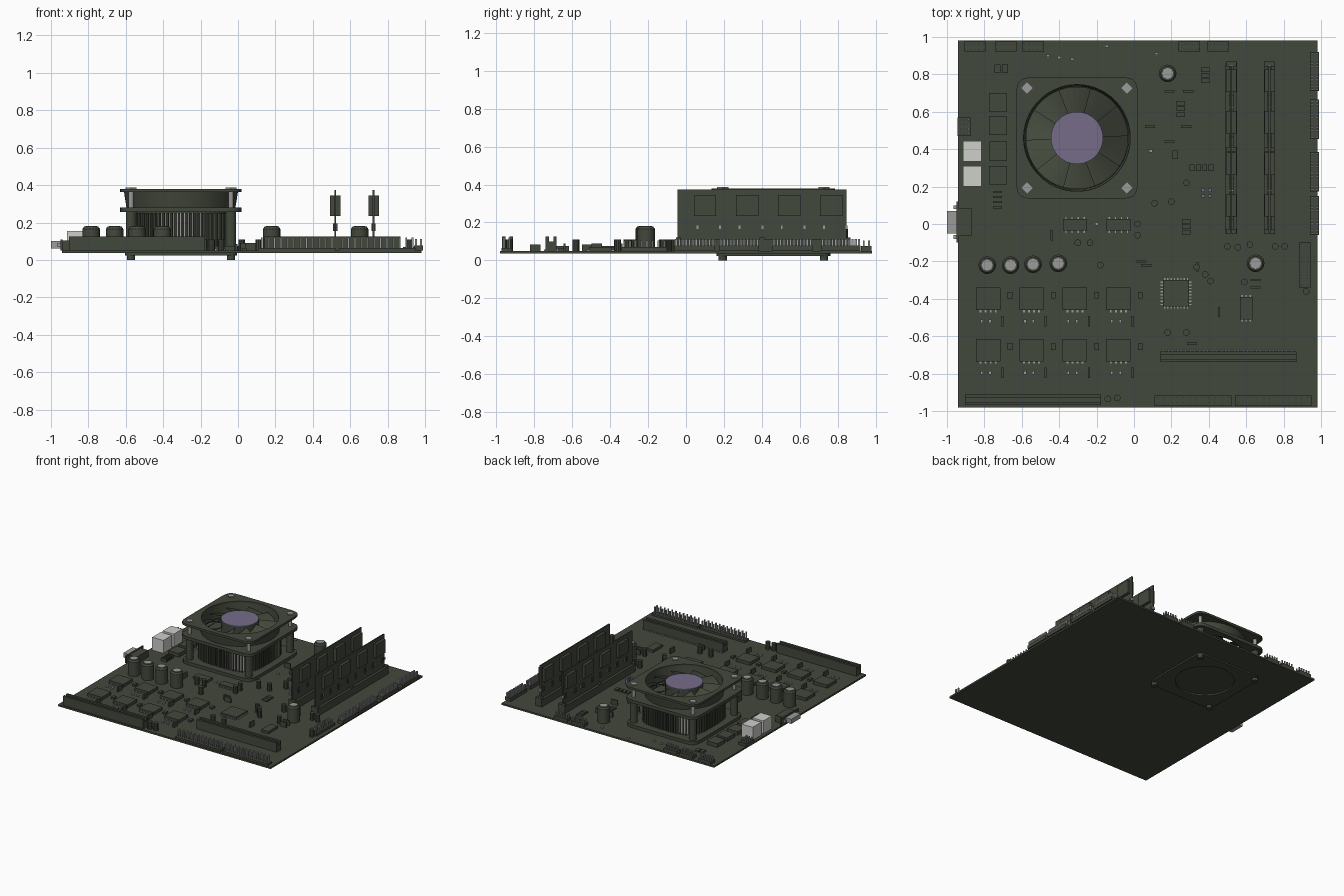
import bpy, bmesh, math
from mathutils import Matrix, Vector

old = bpy.data.objects.get("Cube")
if old:
    bpy.data.objects.remove(old, do_unlink=True)


def material(name, r, g, b):
    mat = bpy.data.materials.new(name)
    mat.use_nodes = True
    mat.diffuse_color = (r, g, b, 1)
    mat.node_tree.nodes["Principled BSDF"].inputs["Base Color"].default_value = (r, g, b, 1)
    return mat


MATERIALS = [material("board green", .055, .065, .045), material("pin silver", .32, .33, .32),
             material("plug white", .62, .62, .60), material("hub purple", .18, .15, .25)]
GREEN, SILVER, WHITE, PURPLE = range(4)
TOP = .05                      # upper face of the board
FAN = Vector((-.305, .46, 0))  # centre of the cooler
SCREW = .267                   # cooler screw offset


def finish(name, bm, smooth=False):
    bmesh.ops.recalc_face_normals(bm, faces=bm.faces)
    mesh = bpy.data.meshes.new(name)
    bm.to_mesh(mesh)
    bm.free()
    for mat in MATERIALS:
        mesh.materials.append(mat)
    obj = bpy.data.objects.new(name, mesh)
    bpy.context.collection.objects.link(obj)
    if smooth:
        bpy.ops.object.select_all(action="DESELECT")
        obj.select_set(True)
        bpy.context.view_layer.objects.active = obj
        bpy.ops.object.shade_smooth_by_angle(angle=math.radians(35))
    return obj


def paint(verts, colour):
    for face in {f for v in verts for f in v.link_faces}:
        face.material_index = colour


def add_box(bm, x, y, low, high, width, depth, colour=GREEN, turn=0):
    place = (Matrix.Translation((x, y, (low + high) / 2)) @ Matrix.Rotation(turn, 4, "Z")
             @ Matrix.Diagonal((width, depth, high - low, 1)))
    paint(bmesh.ops.create_cube(bm, size=1, matrix=place)["verts"], colour)


def add_rod(bm, x, y, low, high, radius, colour=GREEN, sides=12, top_radius=None):
    place = Matrix.Translation((x, y, (low + high) / 2))
    rod = bmesh.ops.create_cone(bm, cap_ends=True, segments=sides, radius1=radius,
                                radius2=top_radius or radius, depth=high - low, matrix=place)
    paint(rod["verts"], colour)


def box(name, *args):
    bm = bmesh.new()
    add_box(bm, *args)
    return finish(name, bm)


def loops(name, rings, closed, colour=GREEN):
    """Skin a stack of rings of points; closed joins last to first."""
    bm = bmesh.new()
    rows = [[bm.verts.new(p) for p in ring] for ring in rings]
    count = len(rows[0])
    for a, b in zip(rows, rows[1:] + rows[:1] if closed else rows[1:]):
        for i in range(count):
            j = (i + 1) % count
            bm.faces.new((a[i], a[j], b[j], b[i])).material_index = colour
    if not closed:
        bm.faces.new(rows[0])
        bm.faces.new(rows[-1])
    return finish(name, bm, True)


def ring(half, z, power=2, sides=96):
    """Circle for power 2, rounded square for high powers."""
    points = []
    for i in range(sides):
        a = math.tau * (i + .5) / sides
        c, s = math.cos(a), math.sin(a)
        r = half / (abs(c) ** power + abs(s) ** power) ** (1 / power)
        points.append(FAN + Vector((r * c, r * s, z)))
    return points


def holed_plate(name, half, hole, low, high):
    return loops(name, [ring(half, low, 12), ring(half, high, 12), ring(hole, high), ring(hole, low)], True)


def pin_header(name, x, y, columns, rows, width, depth, base, tip, thick=.009):
    bm = bmesh.new()
    add_box(bm, x, y, TOP, base, width, depth)
    for i in range(columns):
        for j in range(rows):
            add_box(bm, x + width * ((i + .5) / columns - .5), y + depth * ((j + .5) / rows - .5),
                    base, tip, thick, thick, SILVER)
    return finish(name, bm)


def chip(name, x, y, width, depth, height=.02, legs=0):
    """Flat chip with silver legs along its two long sides."""
    bm = bmesh.new()
    add_box(bm, x, y, TOP, TOP + height, width, depth)
    for i in range(legs):
        for side in (-1, 1):
            add_box(bm, x + width * ((i + .5) / legs - .5), y + side * (depth / 2 + .005),
                    TOP, TOP + .008, .007, .012, SILVER)
    return finish(name, bm)


# Circuit board
box("circuit_board", .02, 0, .036, TOP, 1.92, 1.96)

# Cooler: back plate, base, heatsink with fins
holed_plate("back_plate", .3, .22, .024, .036)
holed_plate("cooler_base", .32, .2, TOP, .075)
loops("heatsink_core", [ring(.245, z, 4) for z in (.06, .25)], False, SILVER)
bm = bmesh.new()
for point in ring(.25, 0, 4, 80):
    out = point - FAN
    add_box(bm, point.x, point.y, .07, .25, .03, .011, GREEN, math.atan2(out.y, out.x))
finish("heatsink_fins", bm)
loops("heatsink_cap", [ring(.25, z, 4) for z in (.25, .256)], False)

# Fan frame: two flanges and the barrel between them
holed_plate("fan_lower_flange", .325, .285, .255, .28)
holed_plate("fan_upper_flange", .325, .285, .362, .38)
loops("fan_barrel", [ring(.29, .27), ring(.305, .365), ring(.285, .365), ring(.275, .27)], True)

# Corner posts, screws and feet
bm = bmesh.new()
for sx in (-SCREW, SCREW):
    for sy in (-SCREW, SCREW):
        x, y = FAN.x + sx, FAN.y + sy
        add_rod(bm, x, y, TOP, .255, .028)
        add_rod(bm, x, y, .255, .375, .014, SILVER)
        add_rod(bm, x, y, .378, .388, .03, SILVER, 4)
        add_rod(bm, x, y, 0, .036, .022)
finish("cooler_posts", bm)

# Fan hub and twisted blades
bm = bmesh.new()
add_rod(bm, FAN.x, FAN.y, .27, .368, .14, GREEN, 32)
add_rod(bm, FAN.x, FAN.y, .368, .373, .14, PURPLE, 32)
finish("fan_hub", bm)
bm = bmesh.new()
BLADES, STEPS = 10, 5
for b in range(BLADES):
    grid = []
    for i in range(STEPS + 1):
        t = i / STEPS
        a = math.tau * (b + t * 1.08) / BLADES
        way = Vector((math.cos(a), math.sin(a), 0))
        grid.append([bm.verts.new(FAN + way * r + Vector((0, 0, .29 + lift * t)))
                     for r, lift in ((.13, .07), (.274, .05))])
    for a, c in zip(grid, grid[1:]):
        bm.faces.new((a[0], a[1], c[1], c[0]))
finish("fan_blades", bm)

# Memory slots and modules
for n, x in enumerate((.52, .725)):
    bm = bmesh.new()
    for side in (-1, 1):
        add_box(bm, x + side * .02, .407, TOP, .11, .02, .915)
    add_box(bm, x, .407, TOP, .08, .04, .915)
    for y in (-.04, .4, .855):
        add_box(bm, x, y, TOP, .12, .058, .025)
    finish(f"memory_slot_{n}", bm)
    bm = bmesh.new()
    add_box(bm, x, .4, .08, .375, .01, .89)
    for k in range(4):
        y = .1 + k * .222
        add_box(bm, x, y, .235, .345, .056, .118)
        for step in (-.07, .05):
            add_box(bm, x, y + step, .155, .195, .022, .018)
            add_box(bm, x, y + step + .03, .165, .185, .022, .01, SILVER)
    finish(f"memory_module_{n}", bm)

# Long expansion slots
for n, (x, y) in enumerate(((-.54, -.94), (.505, -.71))):
    bm = bmesh.new()
    for side in (-1, 1):
        add_box(bm, x, y + side * .02, TOP, .125, .725, .018)
    add_box(bm, x, y, TOP, .1, .725, .03)
    finish(f"expansion_slot_{n}", bm)
bm = bmesh.new()
for i in range(30):
    add_box(bm, .16 + i * .0235, -.678, TOP, .06, .008, .012, SILVER)
finish("slot_contacts", bm)

# Pin headers around the edges
for n, x in enumerate((-.85, -.685, -.54, .295, .45)):
    pin_header(f"rear_header_{n}", x, .95, 5, 2, .115, .055, .075, .105)
for n, y in enumerate((.815, .56, .28, .045)):
    pin_header(f"side_header_{n}", .965, y, 2, 12, .05, .21, .078, .112, .011)
for n, x in enumerate((.315, .745)):
    pin_header(f"front_header_{n}", x, -.945, 12, 2, .41, .055, .065, .12)
pin_header("power_header", .915, -.22, 2, 8, .065, .24, .07, .105)
pin_header("fan_header", -.908, .52, 3, 4, .07, .1, .075, .095)

# White plugs and the side port
for n, y in enumerate((.39, .255)):
    box(f"white_plug_{n}", -.865, y, TOP, .155, .1, .11, WHITE)
bm = bmesh.new()
add_box(bm, -.905, .01, TOP, .105, .07, .15)
add_box(bm, -.943, .01, .05, .11, .012, .22)
add_box(bm, -.972, .01, .062, .1, .056, .12, SILVER)
for y in (-.07, .09):
    add_box(bm, -.955, y, .07, .09, .02, .02, SILVER)
finish("side_port", bm)

# Large capacitors with silver caps
bm = bmesh.new()
for x, y in ((-.785, -.22), (-.66, -.22), (-.54, -.215), (-.405, -.21), (.65, -.21), (.18, .805)):
    add_rod(bm, x, y, TOP, .165, .047, GREEN, 16)
    add_rod(bm, x, y, .165, .178, .047, GREEN, 16, .038)
    add_rod(bm, x, y, .178, .181, .03, SILVER, 8)
finish("large_capacitors", bm, True)

# Small capacitors
SMALL = ((.11, .11), (.2, .12), (.28, .22), (.02, 0), (.02, -.06), (-.3, -.1), (-.235, -.1),
         (.5, -.12), (.555, -.125), (.62, -.11), (.755, -.12), (.805, -.12), (-.18, -.22), (.335, -.23),
         (.38, -.27), (.41, -.305), (.59, -.31), (.18, -.58), (.28, -.58), (-.14, -.935),
         (-.09, -.93), (.92, -.36))
bm = bmesh.new()
for x, y in SMALL:
    add_rod(bm, x, y, TOP, .11, .018, GREEN, 10)
finish("small_capacitors", bm, True)
bm = bmesh.new()
for x in (.37, .405):
    for y in (.15, .18):
        add_box(bm, x, y, TOP, .1, .018, .018, PURPLE)
finish("purple_jumpers", bm)

# Power chips in a grid with their small neighbours
bm = bmesh.new()
for i in range(4):
    for y in (-.4, -.675):
        x = -.78 + i * .232
        add_box(bm, x, y, TOP, .075, .13, .12)
        add_box(bm, x + .117, y + .02, TOP, .065, .025, .035)
        add_box(bm, x + .075, y - .12, TOP, .085, .012, .055)
        for step in (-.035, .01):
            add_box(bm, x + step, y - .12, TOP, .06, .014, .02, SILVER)
        for k in range(4):
            add_box(bm, x - .04 + k * .027, y - .065, TOP, .058, .01, .014, SILVER)
finish("power_chips", bm)

# Other chips
for n, y in enumerate((.65, .525, .39, .26)):
    chip(f"side_chip_{n}", -.727, y, .095, .1, .03)
for n, x in enumerate((-.315, -.083)):
    chip(f"centre_chip_{n}", x, -.005, .13, .062, .02, 4)
chip("controller_chip", .225, -.37, .14, .14, .02, 8)
chip("timer_chip", .6, -.45, .065, .12, .02, 3)
bm = bmesh.new()
for i in range(8):
    for side in (-1, 1):
        add_box(bm, .225 + side * .076, -.43 + i * .017, TOP, .058, .012, .007, SILVER)
finish("controller_legs", bm)

# Rows of flat resistors
bm = bmesh.new()
for x, y in ((.38, .81), (.25, .63), (.28, 0)):
    for k in range(4):
        add_box(bm, x, y + (k - 1.5) * .03 * (-1 if k else 1) + .0, TOP, .062, .045, .024)
for k in range(4):
    add_box(bm, .31 + k * .034, .3, TOP, .062, .026, .035)
    add_box(bm, -.73, .09 + k * .027, TOP, .075, .05, .012)
for x, y in ((-.73, .83), (-.69, .83), (.22, .37)):
    add_box(bm, x, y, TOP, .062, .03, .045)
finish("resistors", bm)

# Upright disc components and tiny silver contacts
bm = bmesh.new()
for x, y in ((.085, .52), (.28, .52), (.19, .71), (.29, .71), (.19, .44), (.04, -.2), (.065, -.22),
             (.31, -.64), (.65, -.3), (.65, -.34)):
    add_box(bm, x, y, TOP, .09, .055, .012)
for x, y in ((-.44, -.06), (.455, -.47), (.34, -.23)):
    add_box(bm, x, y, TOP, .09, .012, .055)
for x, y in ((-.46, .9), (-.4, .89), (-.33, .88), (-.145, .95), (.12, .91), (.09, .39), (-.2, 0)):
    add_box(bm, x, y, TOP, .06, .018, .014, SILVER)
finish("disc_parts", bm)
